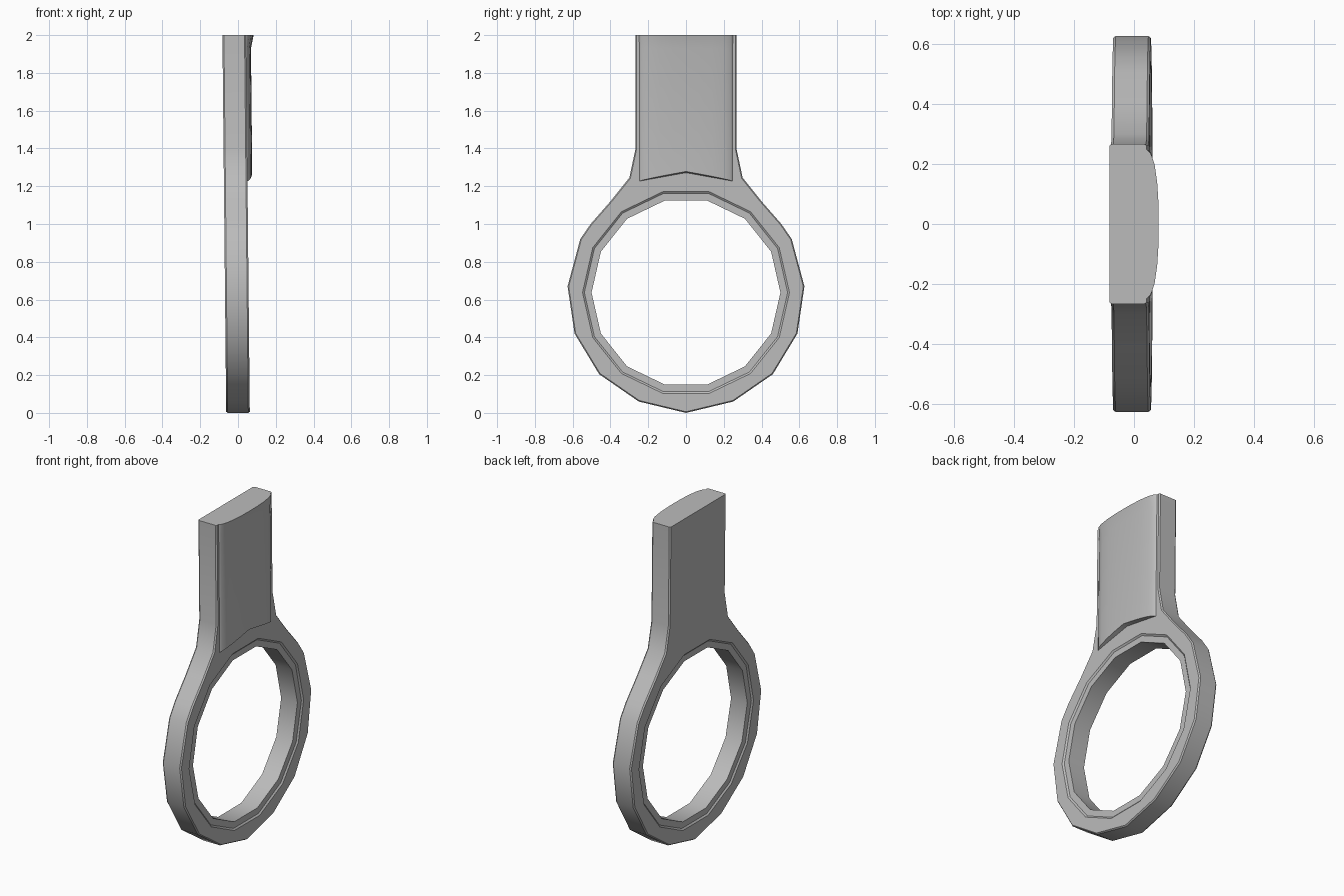
import bpy, bmesh, math
from mathutils import Vector

cube = bpy.data.objects.get("Cube")
if cube:
    bpy.data.objects.remove(cube)

HALF = 0.0625      # half thickness of the slab
LEAN = -0.01       # sideways lean per unit of height
CENTRE = 0.637     # height of the ring centre
SIDES = 14

grey = bpy.data.materials.new("plain grey")
grey.use_nodes = True
grey.diffuse_color = (0.5, 0.5, 0.5, 1)
grey.node_tree.nodes["Principled BSDF"].inputs["Base Color"].default_value = grey.diffuse_color


def finish(bm, name):
    """Lean the part, fix its normals and make it an object."""
    for v in bm.verts:
        v.co.x += LEAN * v.co.z
    bmesh.ops.recalc_face_normals(bm, faces=bm.faces)
    mesh = bpy.data.meshes.new(name)
    bm.to_mesh(mesh)
    bm.free()
    mesh.materials.append(grey)
    obj = bpy.data.objects.new(name, mesh)
    bpy.context.collection.objects.link(obj)
    bpy.ops.object.select_all(action='DESELECT')
    obj.select_set(True)
    bpy.context.view_layer.objects.active = obj
    bpy.ops.object.shade_smooth_by_angle(angle=math.radians(30))
    return obj


def loop(bm, points, x):
    return [bm.verts.new((x, p[0], p[1])) for p in points]


def bridge(bm, a, b):
    for i in range(len(a)):
        j = (i + 1) % len(a)
        bm.faces.new((a[i], a[j], b[j], b[i]))


def circle(radius):
    return [(radius * math.cos(math.tau * i / SIDES),
             CENTRE + radius * math.sin(math.tau * i / SIDES)) for i in range(SIDES)]


def inset(points, d):
    """Move a counter-clockwise outline inwards, keeping the flat top edge."""
    pts = [Vector(p) for p in points]
    result = []
    for i, p in enumerate(pts):
        a = (p - pts[i - 1]).normalized()
        b = (pts[(i + 1) % len(pts)] - p).normalized()
        n1, n2 = Vector((-a.y, a.x)), Vector((-b.y, b.x))
        q = p + (n1 + n2) * d / (1 + n1.dot(n2))
        result.append((q.x, p.y if p.y > 1.99 else q.y))
    return result


# Ring and handle slab
half_outline = [(0.25, 0.06), (0.46, 0.205), (0.59, 0.42), (0.627, 0.67),
                (0.56, 0.92), (0.505, 1.0), (0.40, 1.12), (0.30, 1.245),
                (0.267, 1.40), (0.267, 2.0)]
outline = [(0, 0)] + half_outline + [(-y, z) for y, z in reversed(half_outline)]

bm = bmesh.new()
walls, bores = [], []
for side in (-1, 1):
    wall = loop(bm, outline, side * (HALF - 0.008))
    rim = loop(bm, inset(outline, 0.006), side * HALF)
    lip = loop(bm, circle(0.548), side * HALF)
    step = loop(bm, circle(0.538), side * (HALF - 0.008))
    bore = loop(bm, circle(0.5), side * (HALF - 0.008))
    bridge(bm, wall, rim)
    bridge(bm, lip, step)
    bridge(bm, step, bore)
    edges = []
    for ring in (rim, lip):
        for i, v in enumerate(ring):
            w = ring[i - 1]
            edges.append(bm.edges.get((v, w)) or bm.edges.new((v, w)))
    bmesh.ops.triangle_fill(bm, edges=edges, use_beauty=True, normal=(side, 0, 0))
    walls.append(wall)
    bores.append(bore)
bridge(bm, *walls)
bridge(bm, *bores)
finish(bm, "ring_and_handle")

# Domed grip pad on the handle's left face
half_section = [(0.25, -0.01), (0.248, 0.1), (0.235, 0.4), (0.2, 0.68),
                (0.14, 0.88), (0.07, 0.98)]
section = half_section + [(0, 1)] + [(-y, h) for y, h in reversed(half_section)]

bm = bmesh.new()
levels = []
for height, top in ((0.0255, None), (0.0255, 1.93), (0.04, 2.0)):
    row = []
    for y, h in section:
        # The lower end is arched and slopes back a little
        z = top or 1.225 + 0.045 * (1 - abs(y) / 0.25) + 0.008 * h
        row.append(bm.verts.new((HALF - 0.004 + (height + 0.004) * h, y, z)))
    levels.append(row)
for low, high in zip(levels, levels[1:]):
    bridge(bm, low, high)
base = [bm.verts.new((HALF - 0.006, v.co.y, 1.225 + 0.045 * (1 - abs(v.co.y) / 0.25)))
        for v in levels[0]]
for i in range(len(base) - 1):
    bm.faces.new((base[i], base[i + 1], levels[0][i + 1], levels[0][i]))
bm.faces.new(levels[-1])
finish(bm, "grip_pad")
